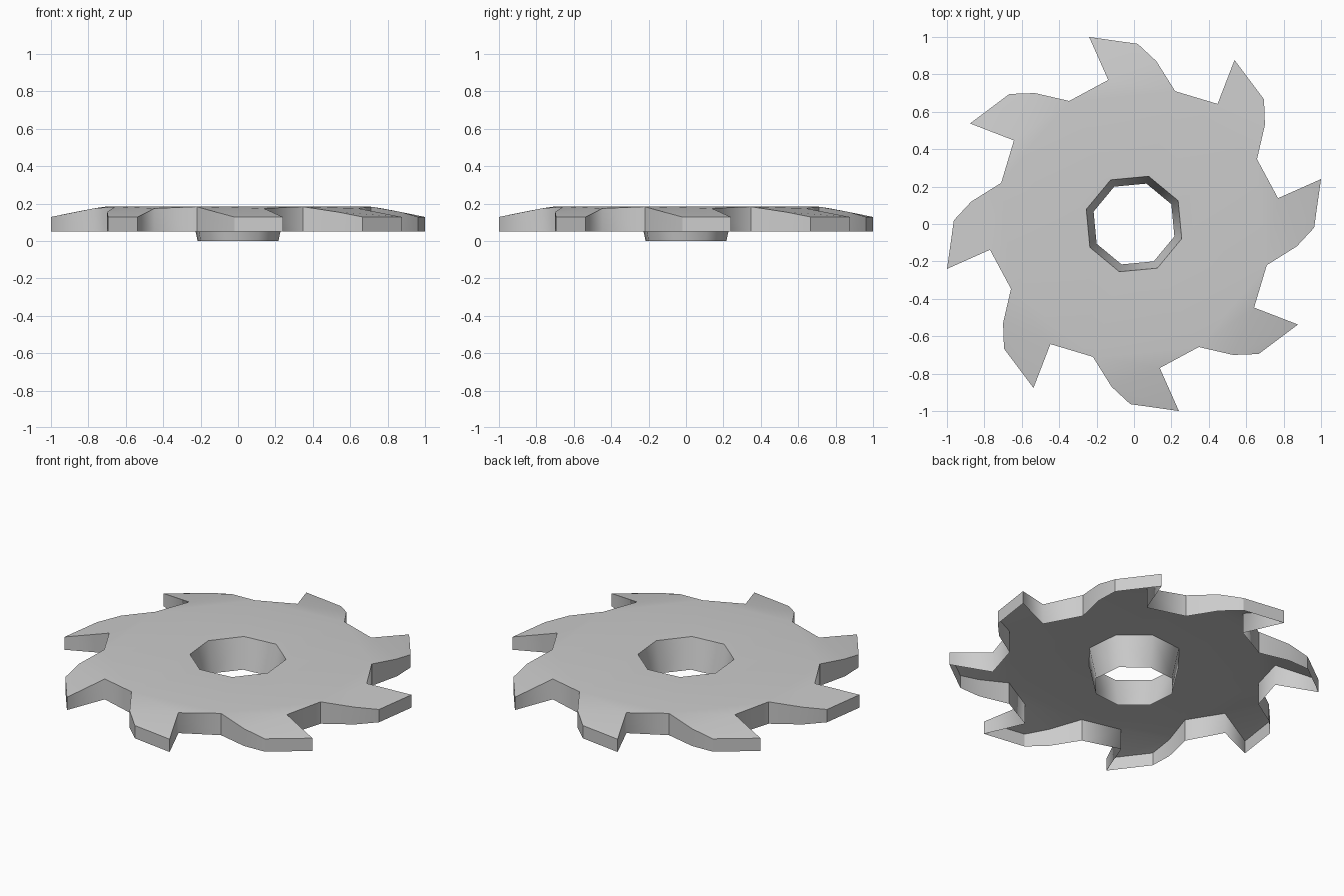
import bpy, bmesh
from math import cos, sin, radians, pi
from mathutils import Matrix, Vector

cube = bpy.data.objects.get("Cube")
if cube:
    bpy.data.objects.remove(cube, do_unlink=True)

TEETH = 8
BOTTOM, TOP = 0.05, 0.183
HUB_ANGLE = radians(27.9)

steel = bpy.data.materials.new("grey steel")
steel.use_nodes = True
colour = (0.6, 0.6, 0.6, 1)
steel.diffuse_color = colour
steel.node_tree.nodes["Principled BSDF"].inputs["Base Color"].default_value = colour

# One tooth, from its root round the back to the tip and into the notch
root = Vector((0.71, -0.22, TOP))
back = Vector((0.87, -0.12, 0.155))
heel = Vector((0.963, -0.02, 0.128))
tip = Vector((1.0, 0.24, 0.128))
notch = Vector((0.77, 0.138, 0.174))
TOOTH = (root, back, heel, tip, notch)


def finish(bm, name):
    bmesh.ops.remove_doubles(bm, verts=bm.verts, dist=0.0005)
    for face in bm.faces:
        face.smooth = True
    mesh = bpy.data.meshes.new(name)
    bm.to_mesh(mesh)
    bm.free()
    mesh.materials.append(steel)
    obj = bpy.data.objects.new(name, mesh)
    bpy.context.collection.objects.link(obj)
    return obj


def bore_point(index, radius, z):
    a = HUB_ANGLE + index * 2 * pi / TEETH
    return Vector((radius * cos(a), radius * sin(a), z))


# Toothed disc: an open shell of top faces and rim walls
bm = bmesh.new()
rings = []
for i in range(TEETH):
    turn = Matrix.Rotation(i * 2 * pi / TEETH, 3, "Z")
    rings.append([bm.verts.new(turn @ p) for p in TOOTH])
inner = [bm.verts.new(bore_point(i - 1, 0.267, TOP)) for i in range(TEETH)]
outline = [v for ring in rings for v in ring]
lower = [bm.verts.new((v.co.x, v.co.y, BOTTOM)) for v in outline]

for i in range(TEETH):
    j = (i + 1) % TEETH
    a, b, c, d, e = rings[i]
    bm.faces.new((inner[i], a, rings[j][0], inner[j]))
    bm.faces.new((a, b, e, rings[j][0]))
    bm.faces.new((b, c, d, e))

for k in range(len(outline)):
    n = (k + 1) % len(outline)
    bm.faces.new((outline[k], lower[k], lower[n], outline[n]))
    # Crisp rim, and crisp corners at root, heel and tip
    bm.edges.get((outline[k], outline[n])).smooth = False
for k in range(len(outline)):
    if k % len(TOOTH) in (0, 2, 3):
        bm.edges.get((outline[k], lower[k])).smooth = False
finish(bm, "toothed_disc")

# Tapered bore: a thin sleeve reaching below the disc, open at both ends
bm = bmesh.new()
upper = [bm.verts.new(bore_point(i, 0.267, TOP)) for i in range(TEETH)]
foot = [bm.verts.new(bore_point(i, 0.226, 0)) for i in range(TEETH)]
for i in range(TEETH):
    j = (i + 1) % TEETH
    bm.faces.new((upper[i], upper[j], foot[j], foot[i]))
finish(bm, "bore_sleeve")
